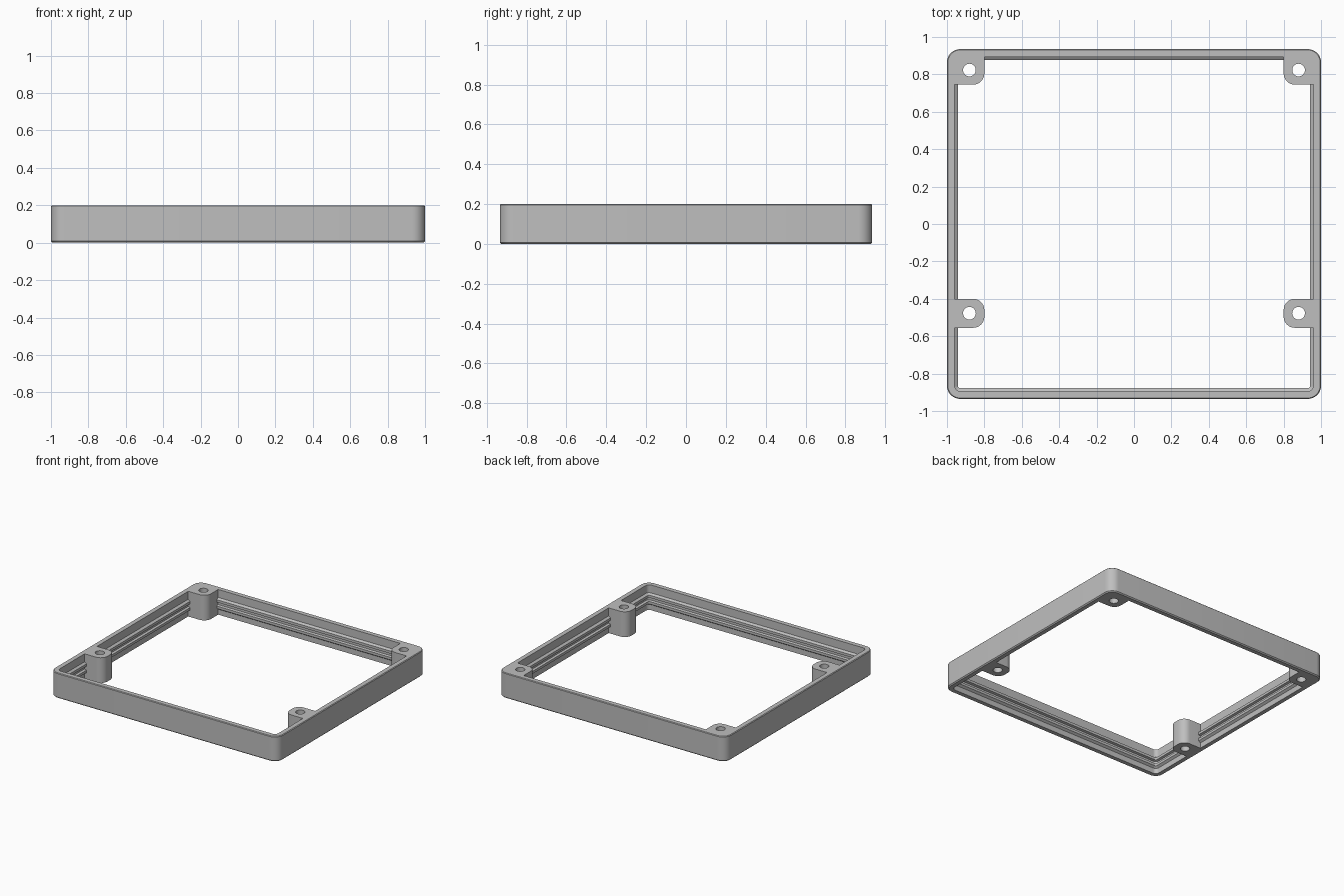
import bpy, bmesh, math

if "Cube" in bpy.data.objects:
    bpy.data.objects.remove(bpy.data.objects["Cube"], do_unlink=True)

HEIGHT = 0.2
HALF_X, HALF_Y = 1.0, 0.935
CORNER = 0.07

grey = bpy.data.materials.new("light grey plastic")
grey.use_nodes = True
colour = (0.52, 0.52, 0.52, 1)
grey.diffuse_color = colour
grey.node_tree.nodes["Principled BSDF"].inputs["Base Color"].default_value = colour


def finish(bm, name):
    """Turn a bmesh into a smooth-by-angle grey object."""
    bmesh.ops.recalc_face_normals(bm, faces=bm.faces)
    mesh = bpy.data.meshes.new(name)
    bm.to_mesh(mesh)
    bm.free()
    mesh.materials.append(grey)
    obj = bpy.data.objects.new(name, mesh)
    bpy.context.collection.objects.link(obj)
    bpy.ops.object.select_all(action='DESELECT')
    obj.select_set(True)
    bpy.context.view_layer.objects.active = obj
    bpy.ops.object.shade_smooth_by_angle(angle=math.radians(30))
    return obj


def arc(cx, cy, radius, start, end, steps=8):
    return [(cx + radius * math.cos(math.radians(start + (end - start) * i / steps)),
             cy + radius * math.sin(math.radians(start + (end - start) * i / steps)))
            for i in range(steps + 1)]


def rounded_outline(inset):
    """Frame outline moved inwards by the inset."""
    r = CORNER - inset
    x, y = HALF_X - CORNER, HALF_Y - CORNER
    return (arc(x, y, r, 0, 90) + arc(-x, y, r, 90, 180)
            + arc(-x, -y, r, 180, 270) + arc(x, -y, r, 270, 360))


# Frame: wall section (inset, height) with two ribs and a slot between them
section = [(0.008, 0), (0, 0.008), (0, 0.195), (0.005, HEIGHT),
           (0.041, HEIGHT), (0.041, 0.137), (0.058, 0.125), (0.058, 0.105),
           (0.041, 0.1), (0.041, 0.08), (0.058, 0.075), (0.058, 0.055),
           (0.041, 0.043), (0.041, 0)]
bm = bmesh.new()
rings = [[bm.verts.new((x, y, z)) for x, y in rounded_outline(inset)]
         for inset, z in section]
for k, ring in enumerate(rings):
    after = rings[(k + 1) % len(rings)]
    for i in range(len(ring)):
        j = (i + 1) % len(ring)
        bm.faces.new((ring[i], ring[j], after[j], after[i]))
finish(bm, "frame")


def screw_boss(name, outline, hole_y, side):
    """Full-height boss with a through hole; outline is drawn for the +x side."""
    bm = bmesh.new()
    hole = arc(0.88, hole_y, 0.034, 0, 360, 24)[:-1]
    for loop in (outline, hole):
        verts = [bm.verts.new((side * x, y, 0)) for x, y in loop]
        for i in range(len(verts)):
            bm.edges.new((verts[i - 1], verts[i]))
    bmesh.ops.triangle_fill(bm, edges=bm.edges[:], use_beauty=True, normal=(0, 0, 1))
    top = bmesh.ops.extrude_face_region(bm, geom=bm.faces[:], use_keep_orig=True)
    bmesh.ops.translate(bm, vec=(0, 0, HEIGHT),
                        verts=[v for v in top["geom"] if isinstance(v, bmesh.types.BMVert)])
    finish(bm, name)


# Bosses: back pair fills the corners, front pair stands on the side walls
R = 0.06
corner_outline = ([(0.97, 0.745), (0.97, 0.905), (0.8, 0.905)]
                  + arc(0.8 + R, 0.745 + R, R, 180, 270))
side_outline = ([(0.97, -0.555), (0.97, -0.4)]
                + arc(0.8 + R, -0.4 - R, R, 90, 180)
                + arc(0.8 + R, -0.555 + R, R, 180, 270))
for side, label in ((1, "left"), (-1, "right")):
    screw_boss("back_" + label + "_screw_boss", corner_outline, 0.823, side)
    screw_boss("front_" + label + "_screw_boss", side_outline, -0.477, side)
